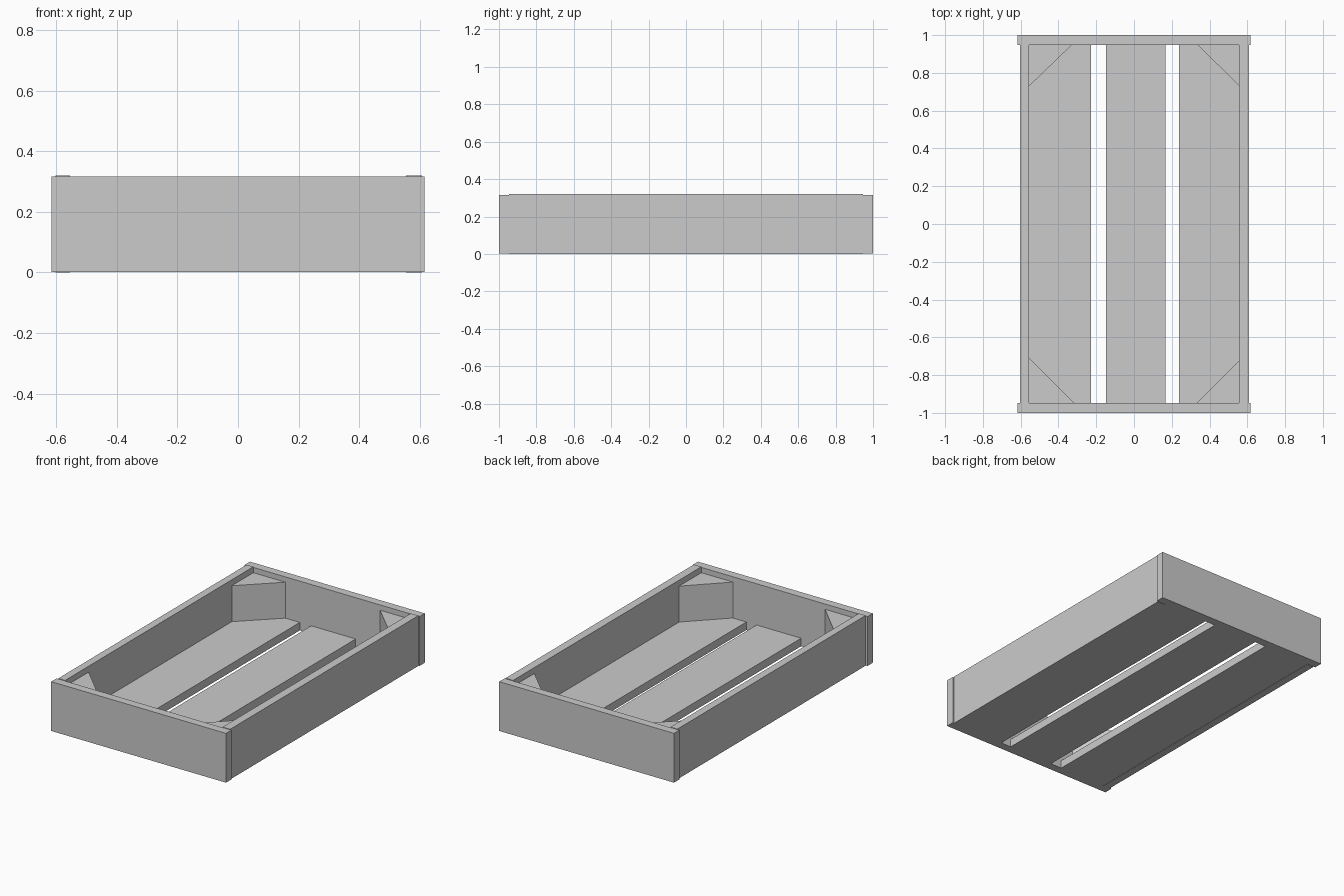
import bpy

if "Cube" in bpy.data.objects:
    bpy.data.objects.remove(bpy.data.objects["Cube"])


def prism(name, outline, z0, z1):
    """Extrude a counter-clockwise xy outline between two heights."""
    n = len(outline)
    verts = [(x, y, z) for z in (z0, z1) for x, y in outline]
    faces = [tuple(reversed(range(n))), tuple(range(n, 2 * n))]
    faces += [(i, (i + 1) % n, (i + 1) % n + n, i + n) for i in range(n)]
    mesh = bpy.data.meshes.new(name)
    mesh.from_pydata(verts, [], faces)
    obj = bpy.data.objects.new(name, mesh)
    bpy.context.collection.objects.link(obj)
    return obj


def board(name, x0, x1, y0, y1, z0, z1):
    return prism(name, [(x0, y0), (x1, y0), (x1, y1), (x0, y1)], z0, z1)


IN_X, IN_Y = 0.555, 0.947   # inner faces of the tray walls
FLOOR_TOP = 0.053

# End boards, slightly wider than the tray body
board("front_board", -0.616, 0.616, -1.0, -IN_Y, 0.002, 0.316)
board("back_board", -0.616, 0.616, IN_Y, 1.0, 0.002, 0.316)

# Side boards, slightly taller than the ends
board("left_board", -0.603, -IN_X, -IN_Y, IN_Y, 0.0, 0.32)
board("right_board", IN_X, 0.608, -IN_Y, IN_Y, 0.0, 0.32)

# Floor slats with two gaps
for name, x0, x1 in (("left_slat", -IN_X, -0.228),
                     ("middle_slat", -0.148, 0.166),
                     ("right_slat", 0.238, IN_X)):
    board(name, x0, x1, -IN_Y, IN_Y, 0.002, FLOOR_TOP)

# Triangular corner blocks: signs, then leg lengths along x and y
for name, sx, sy, lx, ly in (("back_left", -1, 1, 0.225, 0.217),
                             ("back_right", 1, 1, 0.217, 0.214),
                             ("front_left", -1, -1, 0.238, 0.237),
                             ("front_right", 1, -1, 0.222, 0.223)):
    cx, cy = sx * IN_X, sy * IN_Y
    tri = [(cx, cy), (cx - sx * lx, cy), (cx, cy - sy * ly)]
    if sx * sy < 0:
        tri.reverse()
    prism(name + "_corner_block", tri, FLOOR_TOP, 0.282)
